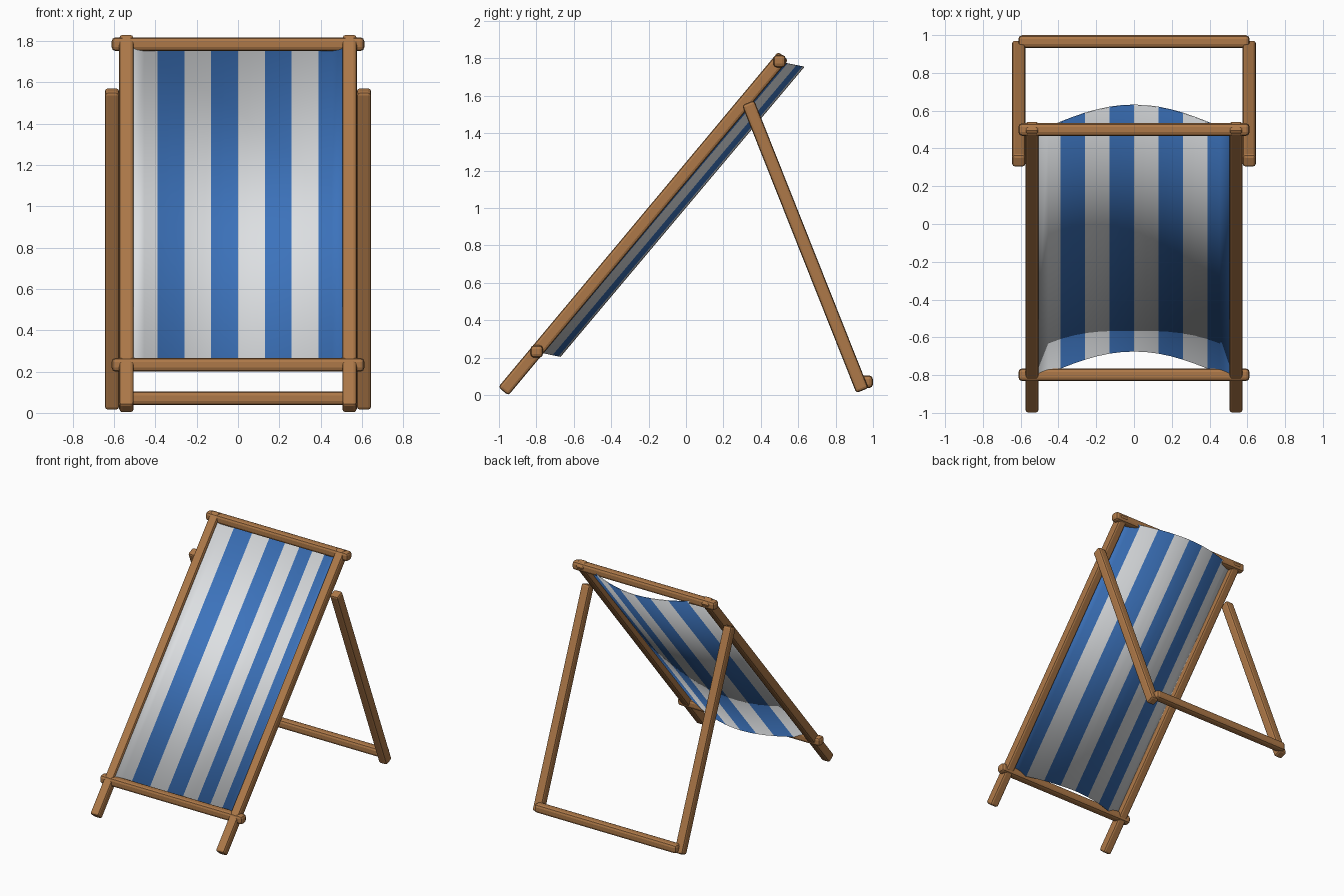
import bpy, bmesh, math
from mathutils import Vector, Matrix

cube = bpy.data.objects.get("Cube")
if cube:
    bpy.data.objects.remove(cube)


def material(name, color):
    m = bpy.data.materials.new(name)
    m.use_nodes = True
    m.diffuse_color = color
    m.node_tree.nodes["Principled BSDF"].inputs["Base Color"].default_value = color
    return m


wood = material("warm wood", (0.42, 0.19, 0.065, 1))
white = material("canvas white", (0.72, 0.74, 0.76, 1))
blue = material("canvas blue", (0.045, 0.17, 0.5, 1))


def add_object(name, bm, materials):
    mesh = bpy.data.meshes.new(name)
    bm.to_mesh(mesh)
    bm.free()
    ob = bpy.data.objects.new(name, mesh)
    bpy.context.collection.objects.link(ob)
    for m in materials:
        mesh.materials.append(m)
    return ob


def beam(name, a, b, size, bevel, segments=2):
    """Square timber from a to b with rounded edges."""
    a, b = Vector(a), Vector(b)
    axis = (b - a).normalized()
    side = Vector((1, 0, 0)) if abs(axis.x) < 0.9 else Vector((0, 1, 0))
    up = axis.cross(side)
    rot = Matrix((side, up, axis)).transposed().to_4x4()
    bm = bmesh.new()
    bmesh.ops.create_cube(bm, size=1, matrix=Matrix.Translation((a + b) / 2) @ rot
                          @ Matrix.Diagonal((size, size, (b - a).length, 1)))
    bmesh.ops.recalc_face_normals(bm, faces=bm.faces)
    ob = add_object(name, bm, [wood])
    mod = ob.modifiers.new("rounded edges", "BEVEL")
    mod.width, mod.segments = bevel, segments
    return ob


# Leaning front rails and rear support legs
for label, s in (("left", 1), ("right", -1)):
    beam(label + "_rail", (s * 0.54, -0.977, 0.02), (s * 0.54, 0.52, 1.813), 0.07, 0.015)
    beam(label + "_rear_leg", (s * 0.61, 0.943, 0.024), (s * 0.61, 0.332, 1.563), 0.07, 0.015)

# Cross bars
for name, y, z in (("top_bar", 0.5, 1.785), ("bottom_bar", -0.798, 0.233), ("rear_foot_bar", 0.966, 0.071)):
    beam(name, (-0.612, y, z), (0.612, y, z), 0.067, 0.02)

# Sagging striped canvas
half, stripes, cuts = 0.52, 8, 2
count = stripes * cuts
bm = bmesh.new()
rows = []
for y, z in ((-0.82, 0.236), (0.483, 1.785)):
    row = []
    for i in range(count + 1):
        x = half * (2 * i / count - 1)
        sag = math.cos(x / half * math.pi / 2)
        row.append(bm.verts.new((x, y + 0.147 * sag, z - 0.03 * sag)))
    rows.append(row)
for i in range(count):
    f = bm.faces.new((rows[0][i], rows[0][i + 1], rows[1][i + 1], rows[1][i]))
    f.material_index = (i // cuts) % 2
    f.smooth = True
canvas = add_object("canvas_sling", bm, [white, blue])
solid = canvas.modifiers.new("cloth thickness", "SOLIDIFY")
solid.thickness, solid.offset = 0.006, 0
